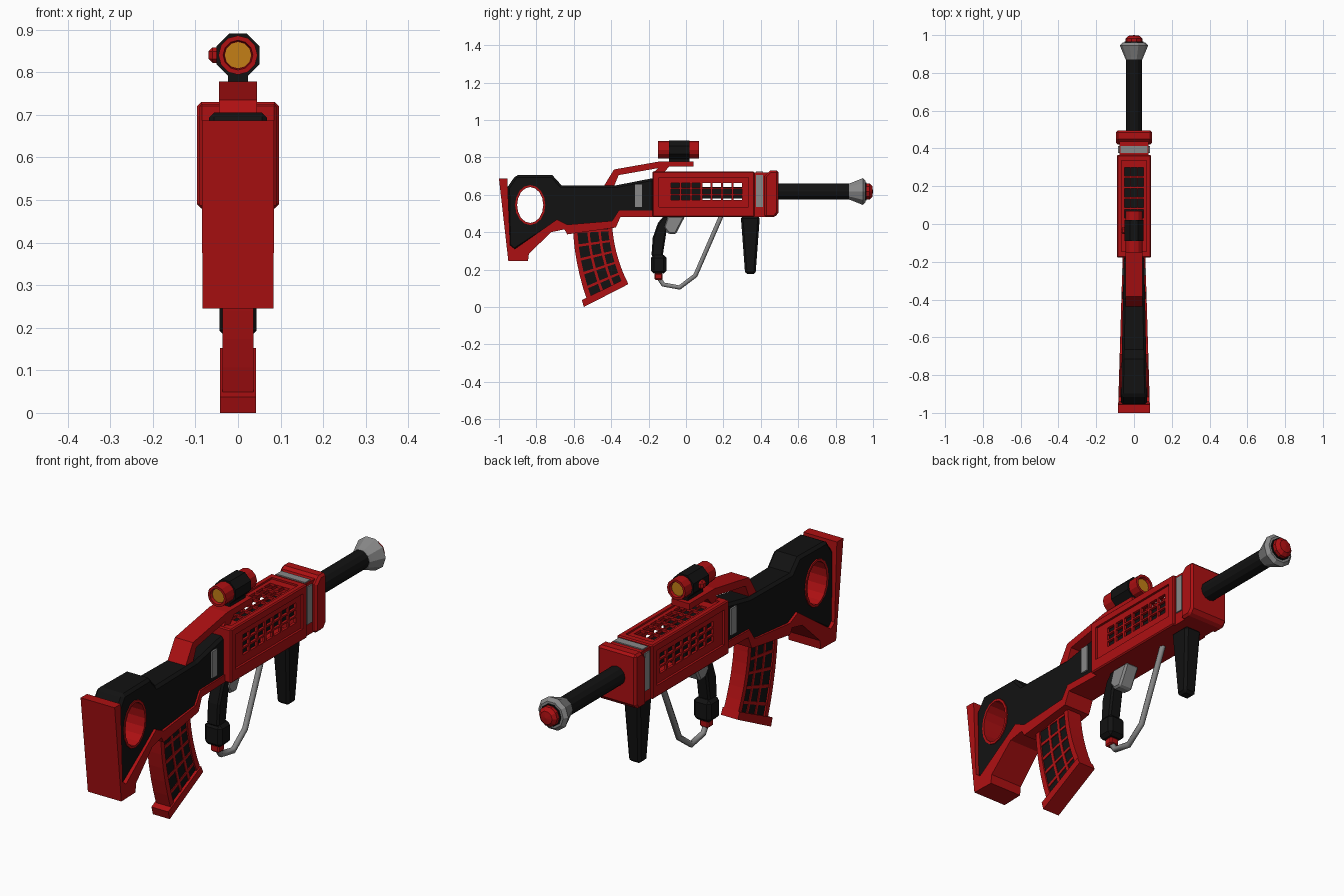
import bpy, bmesh, math
from mathutils import Vector

cube = bpy.data.objects.get("Cube")
if cube:
    bpy.data.objects.remove(cube, do_unlink=True)


def material(name, rgb):
    m = bpy.data.materials.new(name)
    m.use_nodes = True
    m.diffuse_color = (*rgb, 1)
    m.node_tree.nodes["Principled BSDF"].inputs["Base Color"].default_value = (*rgb, 1)
    return m


RED = material("red", (0.42, 0.005, 0.006))
BLACK = material("black", (0.006, 0.006, 0.006))
GREY = material("grey", (0.25, 0.25, 0.25))
AMBER = material("amber", (0.55, 0.21, 0.008))


def finish(name, bm, mat, bevel=0):
    bmesh.ops.recalc_face_normals(bm, faces=bm.faces)
    me = bpy.data.meshes.new(name)
    bm.to_mesh(me)
    bm.free()
    me.materials.append(mat)
    ob = bpy.data.objects.new(name, me)
    bpy.context.collection.objects.link(ob)
    if bevel:
        b = ob.modifiers.new("bevel", "BEVEL")
        b.width, b.segments, b.limit_method = bevel, 1, "ANGLE"
        b.angle_limit = math.radians(50)
        apply(ob, b)
    return ob


def apply(ob, mod):
    bpy.context.view_layer.objects.active = ob
    bpy.ops.object.modifier_apply(modifier=mod.name)


def prism(name, outline, half, mat, bevel=0):
    """Side outline (y, z) extruded across x; half width is a number or a rule."""
    rule = half if callable(half) else lambda y, z: half
    bm = bmesh.new()
    sides = [[bm.verts.new((s * rule(y, z), y, z)) for y, z in outline] for s in (-1, 1)]
    for side in sides:
        bm.faces.new(side)
    n = len(outline)
    for i in range(n):
        j = (i + 1) % n
        bm.faces.new((sides[0][i], sides[0][j], sides[1][j], sides[1][i]))
    return finish(name, bm, mat, bevel)


def boxes(name, spans, mat, bevel=0):
    """Boxes given as ((x0, x1), (y0, y1), (z0, z1))."""
    bm = bmesh.new()
    for span in spans:
        for v in bmesh.ops.create_cube(bm, size=1)["verts"]:
            v.co = Vector([(a + b) / 2 + c * (b - a) for c, (a, b) in zip(v.co, span)])
    return finish(name, bm, mat, bevel)


def lathe(name, profile, z, mat, sides=12):
    """Profile (radius, y) turned about a lengthwise axis at height z."""
    bm = bmesh.new()
    vs = [bm.verts.new((r, y, z)) for r, y in profile]
    es = [bm.edges.new(p) for p in zip(vs, vs[1:])]
    bmesh.ops.spin(bm, geom=vs + es, cent=(0, 0, z), axis=(0, 1, 0),
                   angle=math.tau, steps=sides, use_duplicate=False)
    bmesh.ops.remove_doubles(bm, verts=bm.verts, dist=0.0005)
    return finish(name, bm, mat)


def cut(ob, cutter):
    cutter.hide_render = True
    b = ob.modifiers.new("cut", "BOOLEAN")
    b.operation, b.object, b.solver = "DIFFERENCE", cutter, "EXACT"
    apply(ob, b)
    bpy.data.objects.remove(cutter, do_unlink=True)


def taper(back, front):
    return lambda y, z: back + (front - back) * (y + 1) / 0.83


# Stock body, with an oval opening lined in red
stock = prism("stock", [(-.955, .64), (-.91, .705), (-.715, .705), (-.665, .65), (-.375, .65),
                        (-.17, .69), (-.17, .5), (-.35, .5), (-.38, .445), (-.63, .425),
                        (-.69, .45), (-.92, .3), (-.95, .33)], taper(.07, .054), BLACK, .012)


def oval(a, b, n=16):
    return [(-.833 + a * math.cos(math.tau * i / n), .545 + b * math.sin(math.tau * i / n))
            for i in range(n)]


cut(stock, prism("stock_cutter", oval(.078, .104), .2, RED))
ring = prism("stock_opening_rim", oval(.081, .107), .071, RED)
cut(ring, prism("rim_cutter", oval(.07, .096), .2, RED))

# Butt plate running into the lower trim
prism("butt_and_lower_trim",
      [(-1, .687), (-.95, .245), (-.845, .245), (-.84, .285), (-.72, .4), (-.65, .415),
       (-.635, .388), (-.375, .425), (-.35, .482), (-.17, .482), (-.17, .515), (-.36, .515),
       (-.395, .46), (-.635, .44), (-.69, .468), (-.915, .31), (-.94, .33), (-.955, .687)],
      taper(.085, .06), RED)
boxes("stock_side_plates", [((-.063, .063), (-.272, -.235), (.535, .655))], GREY)

# Receiver shell with recessed side and top grilles
receiver = boxes("receiver", [((-.09, .09), (-.178, .365), (.482, .725))], RED, .005)
cut(receiver, boxes("cavity_cutter", [((-.068, .068), (-.15, .34), (.51, .705))], RED))
cut(receiver, boxes("recess_cutter", [
    ((.08, .2), (-.145, .335), (.535, .692)), ((-.2, -.08), (-.145, .335), (.535, .692)),
    ((-.066, .066), (-.145, .335), (.717, .8))], RED))
cell = .39 / 7
side_holes = [((-.2, .2), (-.08 + i * cell, -.08 + (i + .8) * cell),
               (.572 + k * .033, .597 + k * .033)) for i in range(7) for k in range(3)]
top_holes = [((-.049 + k * .034, -.019 + k * .034), (-.08 + i * cell, -.08 + (i + .8) * cell),
              (.69, .8)) for i in range(7) for k in range(3)]
cut(receiver, boxes("side_grille_cutter", side_holes, RED))
cut(receiver, boxes("top_grille_cutter", top_holes, RED))
boxes("receiver_core", [((-.055, .055), (-.149, .08), (.512, .69)),
                        ((-.055, .055), (.08, .339), (.58, .642))], BLACK)

# Neck, grey bands and front cap
boxes("neck", [((-.078, .078), (.355, .45), (.482, .718))], RED)
boxes("neck_bands", [((-.084, .084), (.375, .412), (.535, .705)),
                     ((-.072, .072), (.375, .412), (.6, .723))], GREY)
prism("front_cap", [(.42, .7), (.45, .73), (.495, .73), (.495, .505), (.475, .48), (.42, .48)],
      .096, RED, .01)

# Barrel, flared muzzle and rounded tip
lathe("barrel", [(0, .48), (.043, .48), (.043, .89), (0, .89)], .617, BLACK)
lathe("muzzle_flare", [(0, .872), (.045, .872), (.05, .885), (.075, .945), (.06, .96), (0, .96)],
      .617, GREY, 10)
lathe("muzzle_collar", [(0, .95), (.05, .95), (.05, .966), (0, .966)], .617, BLACK, 10)
lathe("muzzle_tip", [(0, .955), (.045, .955), (.045, .982), (.03, .996), (0, 1)], .617, RED, 10)

# Raised rail and scope
prism("top_rail", [(-.44, .645), (-.385, .735), (-.14, .778), (.04, .778), (.04, .75),
                   (-.09, .75), (-.12, .718), (-.175, .718), (-.15, .742), (-.36, .705),
                   (-.385, .645)], .045, RED)
boxes("scope_mount", [((-.023, .023), (-.09, .02), (.77, .81))], BLACK)
lathe("scope_tube", [(0, -.135), (.032, -.135), (.035, -.15), (.046, -.15), (.046, .07),
                     (.035, .07), (.032, .055), (0, .055)], .84, RED)
body = lathe("scope_body", [(0, -.09), (.055, -.09), (.055, .02), (0, .02)], .84, BLACK, 8)
for v in body.data.vertices:  # turn a flat side upwards
    x, z = v.co.x, v.co.z - .84
    c, s = math.cos(math.pi / 8), math.sin(math.pi / 8)
    v.co.x, v.co.z = x * c - z * s, .84 + x * s + z * c
for name, y in (("rear_lens", -.138), ("front_lens", .053)):
    lathe(name, [(0, y), (.031, y), (.031, y + .005), (0, y + .005)], .84, AMBER)
boxes("scope_knob", [((-.069, -.04), (-.053, -.017), (.822, .858))], RED, .009)

# Curved magazine: dark core, red frame and bars


def mag_point(u, v):
    back = Vector((-.605 + .01 * v + .065 * v * v, .44 - .4 * v))
    front = Vector((-.395 + .015 * v + .06 * v * v, .44 - .295 * v))
    return back.lerp(front, u)


def mag_piece(name, u0, u1, v0, v1, half, mat):
    vs = [v0 + (v1 - v0) * i / 6 for i in range(7)]
    outline = [mag_point(u0, v) for v in vs] + [mag_point(u1, v) for v in reversed(vs)]
    prism(name, outline, half, mat)


mag_piece("magazine_core", .02, .98, 0, 1, .029, BLACK)
for i, (u0, u1) in enumerate([(0, .11), (.36, .42), (.64, .7), (.89, 1)]):
    mag_piece(f"magazine_upright_{i + 1}", u0, u1, 0, 1, .036 if i in (0, 3) else .032, RED)
for i in range(5):
    mag_piece(f"magazine_bar_{i + 1}", .02, .98, .08 + i * .19, .115 + i * .19, .032, RED)
prism("magazine_base", [(-.557, .037), (-.322, .152), (-.308, .122), (-.546, 0)], .042, RED)

# Rear grip, trigger and guard
prism("rear_grip", [(-.12, .485), (-.05, .485), (-.105, .4), (-.125, .27), (-.185, .27),
                    (-.178, .37), (-.15, .45)], .03, BLACK, .008)
boxes("grip_pommel", [((-.043, .043), (-.187, -.105), (.178, .278))], BLACK, .015)
boxes("grip_nub", [((-.022, .022), (-.168, -.125), (.145, .18))], RED, .006)
prism("trigger", [(-.1, .485), (-.005, .485), (-.055, .388), (-.095, .392), (-.12, .425)],
      .034, GREY, .008)

curve = bpy.data.curves.new("trigger_guard", "CURVE")
curve.dimensions = "3D"
curve.bevel_depth, curve.bevel_resolution = .014, 1
curve.use_fill_caps = True
path = [(-.148, .16), (-.122, .12), (-.035, .104), (.05, .168), (.19, .49)]
spline = curve.splines.new("POLY")
spline.points.add(len(path) - 1)
for p, (y, z) in zip(spline.points, path):
    p.co = (0, y, z, 1)
curve.materials.append(GREY)
bpy.context.collection.objects.link(bpy.data.objects.new("trigger_guard", curve))

# Tapered foregrip
prism("foregrip", [(.293, .485), (.395, .485), (.372, .176), (.316, .176)],
      lambda y, z: .03 + .012 * (z - .176) / .31, BLACK, .011)
